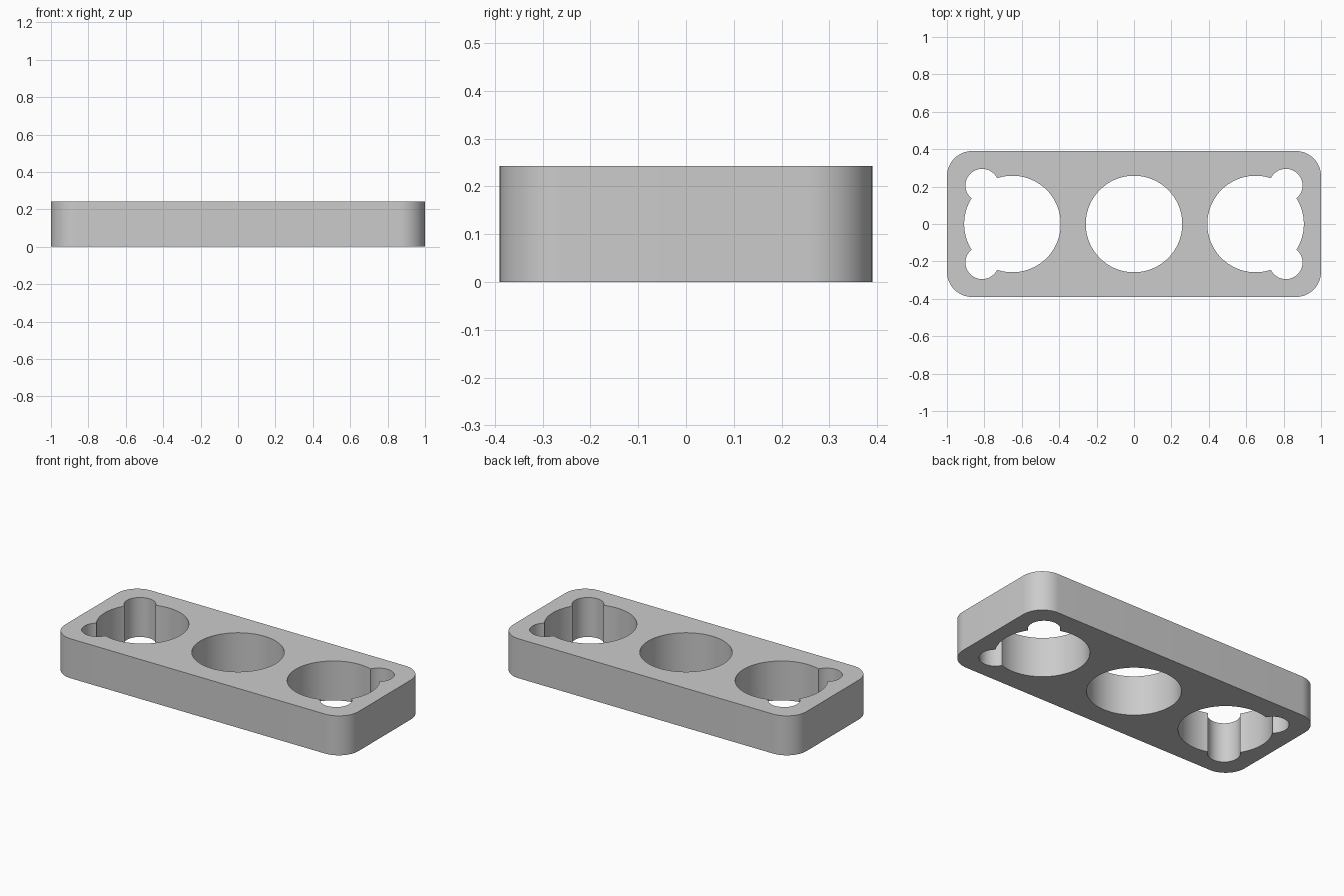
import bpy
import bmesh
from math import cos, sin, pi, radians

default = bpy.data.objects.get("Cube")
if default:
    bpy.data.objects.remove(default, do_unlink=True)

LENGTH, WIDTH, HEIGHT = 2.0, 0.78, 0.243
CORNER_RADIUS = 0.135
HOLE_RADIUS, HOLE_SPACING = 0.258, 0.65
RELIEF_RADIUS, RELIEF_X, RELIEF_Y = 0.089, 0.812, 0.206

grey = bpy.data.materials.new("light grey")
grey.use_nodes = True
colour = (0.6, 0.6, 0.6, 1)
grey.diffuse_color = colour
grey.node_tree.nodes["Principled BSDF"].inputs["Base Color"].default_value = colour


def arc(cx, cy, radius, start, end, steps):
    angles = [start + (end - start) * i / steps for i in range(steps + 1)]
    return [(cx + radius * cos(a), cy + radius * sin(a)) for a in angles]


def prism(name, outline, bottom, top):
    """Extrude a closed outline between two heights."""
    bm = bmesh.new()
    face = bm.faces.new([bm.verts.new((x, y, bottom)) for x, y in outline])
    raised = bmesh.ops.extrude_face_region(bm, geom=[face])["geom"]
    verts = [v for v in raised if isinstance(v, bmesh.types.BMVert)]
    bmesh.ops.translate(bm, verts=verts, vec=(0, 0, top - bottom))
    bmesh.ops.recalc_face_normals(bm, faces=bm.faces)
    mesh = bpy.data.meshes.new(name)
    bm.to_mesh(mesh)
    bm.free()
    mesh.materials.append(grey)
    obj = bpy.data.objects.new(name, mesh)
    bpy.context.collection.objects.link(obj)
    return obj


# Rounded rectangular plate
outline = []
for quarter, (sx, sy) in enumerate([(1, 1), (-1, 1), (-1, -1), (1, -1)]):
    start = quarter * pi / 2
    outline += arc(sx * (LENGTH / 2 - CORNER_RADIUS), sy * (WIDTH / 2 - CORNER_RADIUS),
                   CORNER_RADIUS, start, start + pi / 2, 16)
plate = prism("plate", outline, 0, HEIGHT)

# Three main holes, with two corner reliefs on each outer hole
holes = [(x, 0, HOLE_RADIUS, 96) for x in (-HOLE_SPACING, 0, HOLE_SPACING)]
holes += [(sx * RELIEF_X, sy * RELIEF_Y, RELIEF_RADIUS, 48)
          for sx in (-1, 1) for sy in (-1, 1)]

bpy.context.view_layer.objects.active = plate
for x, y, radius, sides in holes:
    circle = arc(x, y, radius, 0, 2 * pi, sides)[:-1]
    cutter = prism("hole_cutter", circle, -0.1, HEIGHT + 0.1)
    cutter.hide_render = True
    cut = plate.modifiers.new("hole", "BOOLEAN")
    cut.operation = "DIFFERENCE"
    cut.solver = "EXACT"
    cut.object = cutter
    bpy.ops.object.modifier_apply(modifier=cut.name)
    bpy.data.objects.remove(cutter, do_unlink=True)

# Smooth walls, sharp rims
bpy.ops.object.select_all(action="DESELECT")
plate.select_set(True)
bpy.ops.object.shade_smooth_by_angle(angle=radians(30))
